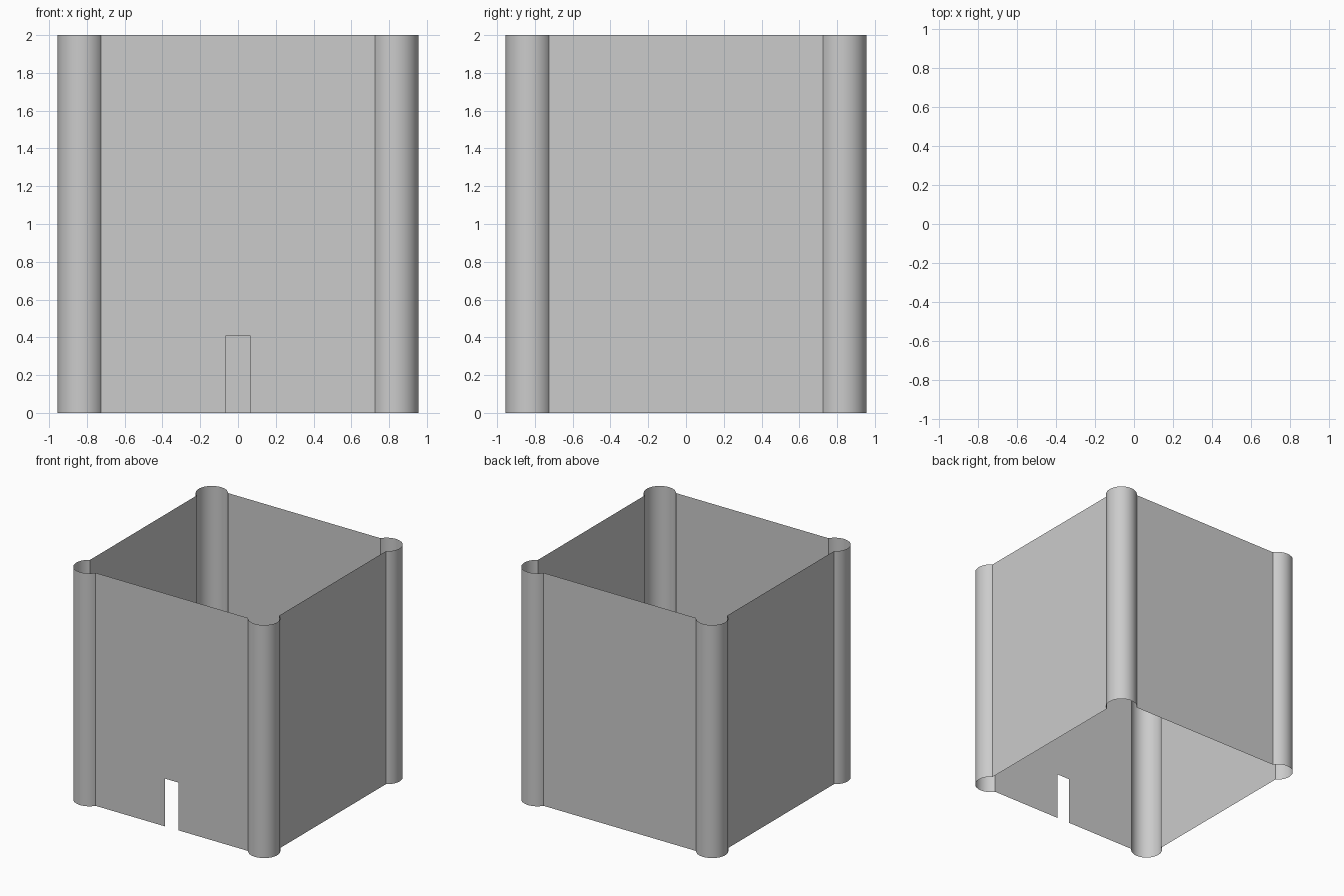
import bpy
import math

if "Cube" in bpy.data.objects:
    bpy.data.objects.remove(bpy.data.objects["Cube"])

H = 2.0            # height
C = 0.83           # tower centre offset
R = 0.125          # tower radius
WALL = 0.897       # distance of the wall sheets from the centre
D = WALL - C
END = C - math.sqrt(R * R - D * D)   # where a wall meets a tower
DOOR_W, DOOR_H = 0.063, 0.41


def sheet(name, verts, faces, turn):
    mesh = bpy.data.meshes.new(name)
    mesh.from_pydata(verts, [], faces)
    ob = bpy.data.objects.new(name, mesh)
    bpy.context.collection.objects.link(ob)
    ob.rotation_euler.z = turn * math.pi / 2
    return ob


def wall(name, outline, turn):
    # flat sheet at the front, turned into place
    verts = [(x, -WALL, z) for x, z in outline]
    return sheet(name, verts, [list(range(len(verts)))], turn)


def tower(name, turn, steps=36):
    # open round shell at the front right corner, gap facing the courtyard
    a0 = math.atan2(-D, END - C) - 2 * math.pi * (math.atan2(-D, END - C) > 0)
    a1 = math.atan2(C - END, D)
    verts, faces = [], []
    for i in range(steps + 1):
        a = a0 + (a1 - a0) * i / steps
        x, y = C + R * math.cos(a), -C + R * math.sin(a)
        verts += [(x, y, 0), (x, y, H)]
    for i in range(steps):
        k = 2 * i
        faces.append((k, k + 2, k + 3, k + 1))
    ob = sheet(name, verts, faces, turn)
    for p in ob.data.polygons:
        p.use_smooth = True
    return ob


# front wall with doorway
wall("front_wall", [(-END, 0), (-DOOR_W, 0), (-DOOR_W, DOOR_H), (DOOR_W, DOOR_H),
                    (DOOR_W, 0), (END, 0), (END, H), (-END, H)], 0)

# plain walls
for turn, side in enumerate(("right", "back", "left"), 1):
    wall(side + "_wall", [(-END, 0), (END, 0), (END, H), (-END, H)], turn)

# corner towers
for turn, corner in enumerate(("front_right", "back_right", "back_left", "front_left")):
    tower(corner + "_tower", turn)
